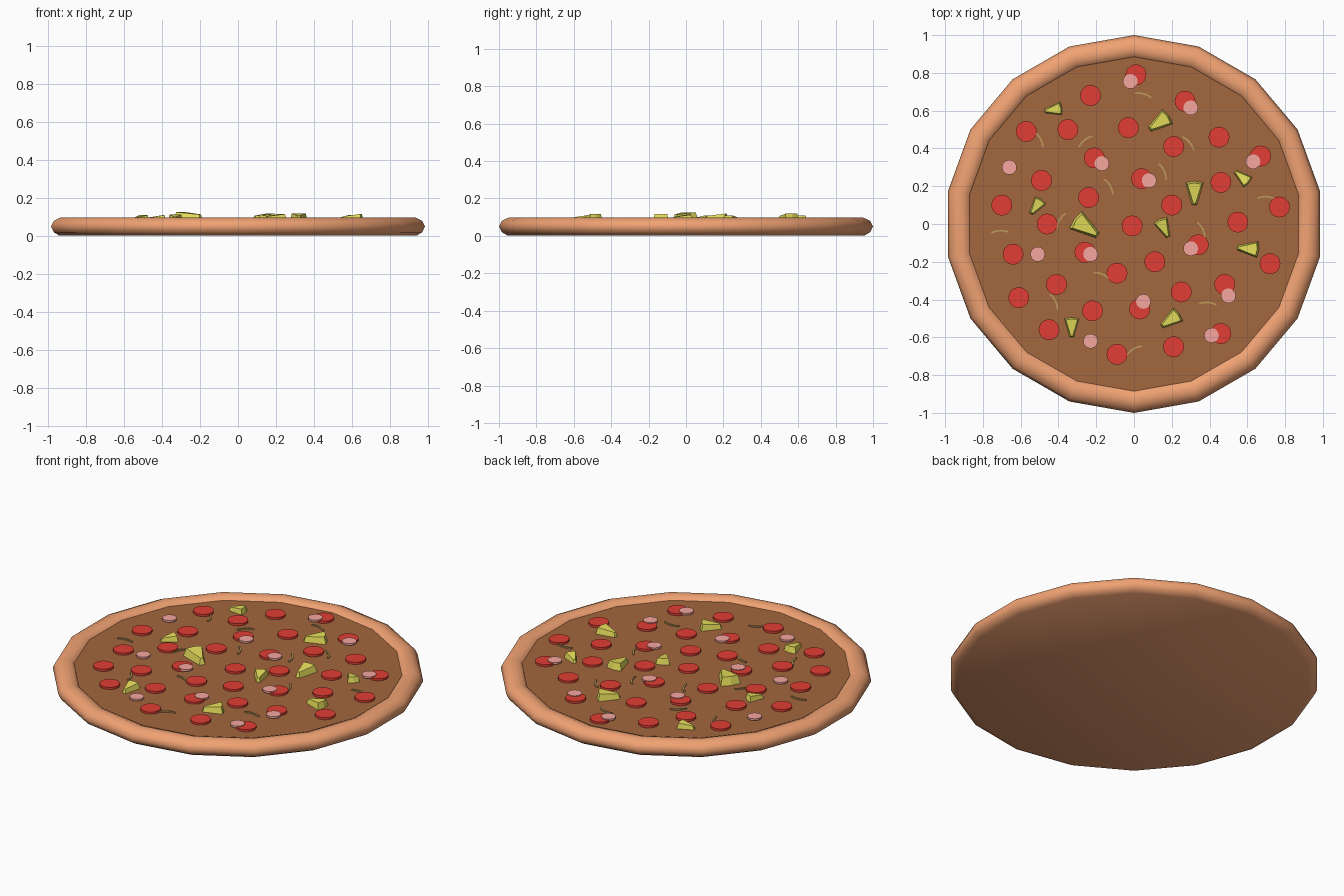
import bpy, bmesh, math
from mathutils import Matrix, Vector

if "Cube" in bpy.data.objects:
    bpy.data.objects.remove(bpy.data.objects["Cube"])

SIDES = 18
SURF = 0.078  # height of the sauce


def material(name, rgb):
    m = bpy.data.materials.new(name)
    m.diffuse_color = (*rgb, 1)
    m.use_nodes = True
    m.node_tree.nodes["Principled BSDF"].inputs["Base Color"].default_value = m.diffuse_color
    return m


def finish(bm, name, mat, smooth=None):
    bmesh.ops.recalc_face_normals(bm, faces=bm.faces)
    me = bpy.data.meshes.new(name)
    bm.to_mesh(me)
    bm.free()
    ob = bpy.data.objects.new(name, me)
    bpy.context.collection.objects.link(ob)
    me.materials.append(mat)
    if smooth:
        bpy.ops.object.select_all(action='DESELECT')
        ob.select_set(True)
        bpy.context.view_layer.objects.active = ob
        bpy.ops.object.shade_smooth_by_angle(angle=math.radians(smooth))
    return ob


def ring(bm, r, z):
    return [bm.verts.new((r * math.sin(2 * math.pi * i / SIDES),
                          r * math.cos(2 * math.pi * i / SIDES), z)) for i in range(SIDES)]


def bridge(bm, a, b):
    n = len(a)
    for i in range(n):
        bm.faces.new((a[i], a[(i + 1) % n], b[(i + 1) % n], b[i]))


# Crust: rounded rim over a flat underside
bm = bmesh.new()
profile = [(0.955, 0.002), (0.985, 0.02), (1.0, 0.05), (0.985, 0.08),
           (0.95, 0.097), (0.92, 0.097), (0.89, 0.086), (0.88, SURF - 0.008)]
rings = [ring(bm, r, z) for r, z in profile]
bm.faces.new(rings[0])
for a, b in zip(rings, rings[1:]):
    bridge(bm, a, b)
finish(bm, "crust", material("baked_dough", (0.87, 0.36, 0.17)), 80)

# Sauce layer
bm = bmesh.new()
sauce = bm.faces.new(ring(bm, 0.886, SURF))
sauce.normal_update()
if sauce.normal.z < 0:
    sauce.normal_flip()
me_sauce = finish(bm, "sauce", material("sauce_brown", (0.37, 0.136, 0.048)))
if me_sauce.data.polygons[0].normal.z < 0:
    me_sauce.data.flip_normals()


# Round slices
def slices(name, spots, r, z0, z1, mat):
    bm = bmesh.new()
    for x, y in spots:
        bmesh.ops.create_cone(bm, cap_ends=True, segments=20, radius1=r, radius2=r,
                              depth=z1 - z0, matrix=Matrix.Translation((x, y, (z0 + z1) / 2)))
    finish(bm, name, mat, 40)


slices("salami_slices", [
    (.01, .79), (-.23, .68), (.27, .65), (-.57, .49), (-.35, .5), (-.03, .51),
    (.21, .41), (.45, .46), (.67, .36), (-.21, .35), (-.49, .23), (.04, .24),
    (.46, .22), (-.7, .1), (-.24, .14), (.2, .1), (.77, .09), (-.46, 0),
    (-.01, -.01), (.55, .01), (.34, -.11), (-.64, -.16), (-.26, -.15), (.11, -.2),
    (-.09, -.26), (.72, -.21), (-.61, -.39), (-.41, -.32), (.03, -.45), (.25, -.36),
    (.48, -.32), (-.45, -.56), (-.22, -.46), (.21, -.65), (.46, -.58), (-.09, -.69)],
    0.055, 0.07, 0.091, material("salami_red", (0.75, 0.048, 0.033)))
slices("ham_slices", [
    (-.02, .755), (.3, .615), (-.66, .3), (-.17, .32), (.63, .33), (.08, .23), (-.51, -.16),
    (-.23, -.16), (.3, -.13), (.05, -.41), (.5, -.38), (.41, -.59), (-.23, -.62)],
    0.039, 0.084, 0.095, material("ham_pink", (0.93, 0.38, 0.35)))

# Pineapple wedges: x, y, direction of the tip (degrees), length
bm = bmesh.new()
for x, y, ang, size in [
        (-.43, .605, 190, .09), (.13, .535, 215, .12), (.32, .16, 270, .12),
        (.57, .25, 140, .09), (-.52, .09, 235, .09), (-.25, -.02, 325, .145),
        (.16, -.025, 295, .10), (.60, -.13, 175, .11), (-.33, -.55, 270, .10), (.19, -.51, 215, .11)]:
    M = Matrix.Translation((x, y, 0)) @ Matrix.Rotation(math.radians(ang), 4, 'Z')
    top = SURF + 0.29 * size
    low = [(-.5, -.4), (.5, -.12), (.5, .12), (-.5, .4), (-.57, 0)]
    high = [(-.42, -.31), (.42, -.05), (.42, .05), (-.42, .31), (-.48, 0)]
    a = [bm.verts.new(M @ Vector((u * size, v * size, SURF - 0.004))) for u, v in low]
    b = [bm.verts.new(M @ Vector((u * size, v * size, top + (0.006 if u < 0 else -0.006))))
         for u, v in high]
    bridge(bm, a, b)
    bm.faces.new(a)
    bm.faces.new(b)
finish(bm, "pineapple_wedges", material("pineapple_yellow", (0.79, 0.73, 0.105)))

# Onion strips: x, y, angle of a thin bent bar
bm = bmesh.new()
for x, y, ang in [
        (.05, .685, -15), (-.5, .45, -60), (-.26, .44, 40), (.29, .43, -50), (.155, .28, -65),
        (-.13, .2, -60), (-.39, .02, 58), (.70, .14, -2), (-.71, -.04, 3), (.36, -.03, -65),
        (-.17, -.27, -22), (-.42, -.41, -65), (.39, -.42, -3), (0, -.665, 30)]:
    M = Matrix.Translation((x, y, 0)) @ Matrix.Rotation(math.radians(ang), 4, 'Z')
    loops = []
    for t in (-1, -.5, 0, .5, 1):
        c = 0.01 * (1 - t * t) - 0.005
        loops.append([bm.verts.new(M @ Vector((t * .046, c + w, z))) for w, z in
                      ((-.005, .074), (.005, .074), (.005, .085), (-.005, .085))])
    for a, b in zip(loops, loops[1:]):
        bridge(bm, a, b)
    bm.faces.new(loops[0])
    bm.faces.new(loops[-1])
finish(bm, "onion_strips", material("onion_tan", (0.49, 0.31, 0.10)))
